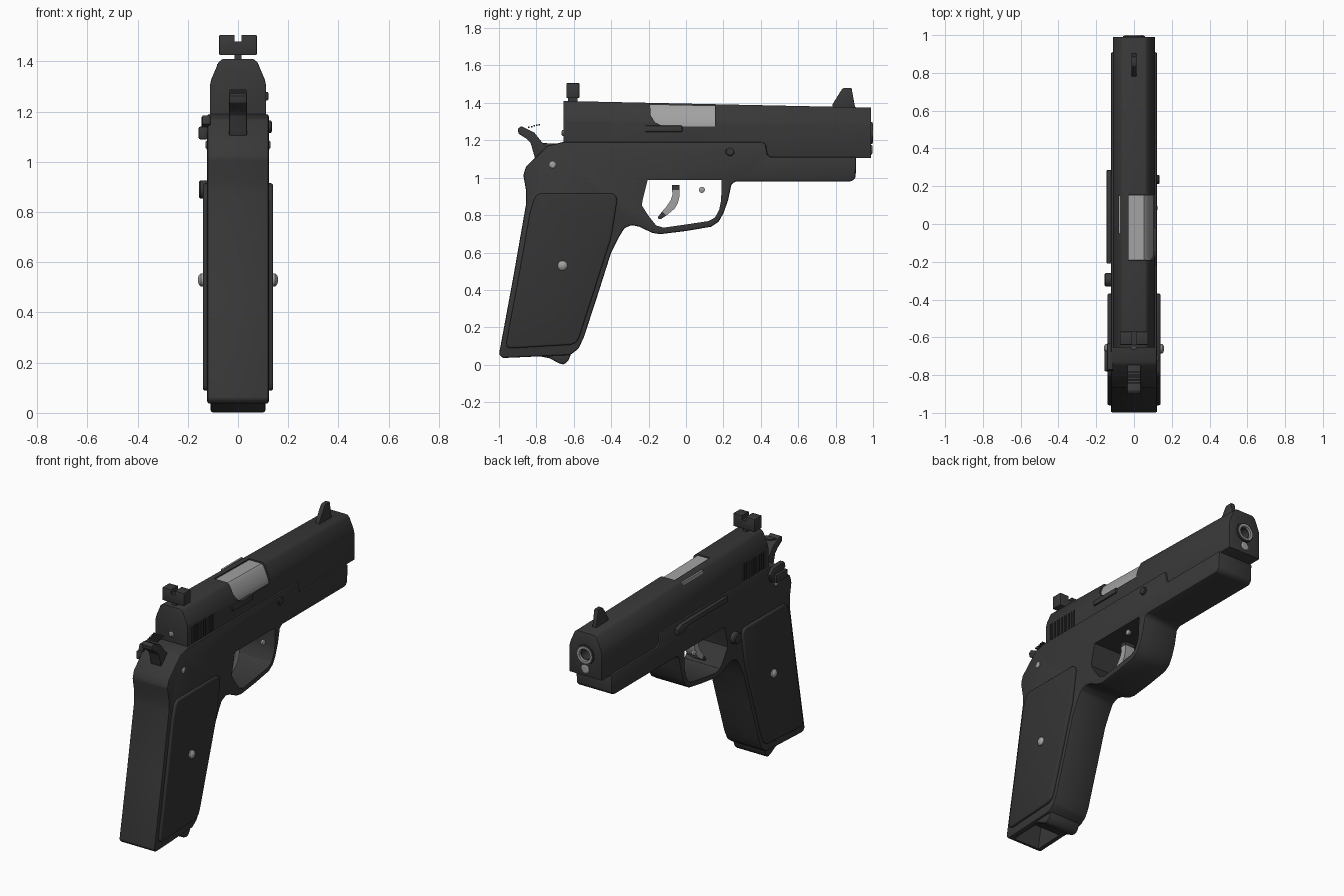
import bpy, bmesh, math
from mathutils import Matrix


def material(name, v):
    m = bpy.data.materials.new(name)
    m.diffuse_color = (v, v, v, 1)
    return m


STEEL = material("dark steel", 0.04)
GRIP = material("grip black", 0.034)
SILVER = material("light metal", 0.36)


def make(name, bm, mat, bevel=0.0, seg=2):
    bmesh.ops.recalc_face_normals(bm, faces=bm.faces)
    me = bpy.data.meshes.new(name)
    bm.to_mesh(me)
    bm.free()
    ob = bpy.data.objects.new(name, me)
    bpy.context.collection.objects.link(ob)
    me.materials.append(mat)
    bpy.ops.object.select_all(action='DESELECT')
    ob.select_set(True)
    bpy.context.view_layer.objects.active = ob
    if bevel:
        b = ob.modifiers.new("bevel", 'BEVEL')
        b.width, b.segments = bevel, seg
        b.limit_method, b.angle_limit = 'ANGLE', math.radians(28)
        bpy.ops.object.modifier_apply(modifier="bevel")
    bpy.ops.object.shade_smooth_by_angle(angle=math.radians(32))
    return ob


def prism(name, pts, x0, x1, mat, bevel=0.0, seg=2):
    """Side profile of (y, z) points pushed along x."""
    bm = bmesh.new()
    a = [bm.verts.new((x0, y, z)) for y, z in pts]
    b = [bm.verts.new((x1, y, z)) for y, z in pts]
    n = len(pts)
    bm.faces.new(a)
    bm.faces.new(b[::-1])
    for i in range(n):
        bm.faces.new((a[i], a[(i + 1) % n], b[(i + 1) % n], b[i]))
    return make(name, bm, mat, bevel, seg)


def add_box(bm, x0, x1, y0, y1, z0, z1):
    m = Matrix.Translation(((x0 + x1) / 2, (y0 + y1) / 2, (z0 + z1) / 2)) \
        @ Matrix.Diagonal((abs(x1 - x0), y1 - y0, z1 - z0, 1))
    bmesh.ops.create_cube(bm, size=1, matrix=m)


def box(name, dims, mat, bevel=0.0):
    bm = bmesh.new()
    add_box(bm, *dims)
    return make(name, bm, mat, bevel)


def lathe(name, prof, axis, centre, mat, n=24):
    """Turn (radius, distance) points round the x or y axis; ends are capped."""
    bm = bmesh.new()
    rings = []
    for r, d in prof:
        ring = []
        for k in range(n):
            t = 2 * math.pi * k / n
            u, v = r * math.cos(t), r * math.sin(t)
            co = (d, centre[0] + u, centre[1] + v) if axis == 'x' else (centre[0] + u, d, centre[1] + v)
            ring.append(bm.verts.new(co))
        rings.append(ring)
    for p, q in zip(rings, rings[1:]):
        for k in range(n):
            bm.faces.new((p[k], p[(k + 1) % n], q[(k + 1) % n], q[k]))
    bm.faces.new(rings[0])
    bm.faces.new(rings[-1])
    return make(name, bm, mat)


def cut(ob, cutter):
    m = ob.modifiers.new("cut", 'BOOLEAN')
    m.operation, m.object, m.solver = 'DIFFERENCE', cutter, 'EXACT'
    bpy.context.view_layer.objects.active = ob
    bpy.ops.object.modifier_apply(modifier="cut")
    bpy.data.objects.remove(cutter)
    ob.select_set(True)
    bpy.ops.object.shade_smooth_by_angle(angle=math.radians(32))


def slide_body(name, y0, y1, inset, mat, bevel=0.0):
    """Slide cross-section; the top drops a little toward the muzzle."""
    bm = bmesh.new()
    rings = []
    for y in (y0, y1):
        top = 1.41 - 0.035 * (y + 0.65) / 1.64 - inset
        half = [(0.112 - inset, 1.105), (0.112 - inset, top - 0.105), (0.106 - inset, top - 0.08),
                (0.078 - inset, top - 0.014), (0.062 - inset, top)]
        pts = half + [(-x, z) for x, z in half[::-1]]
        rings.append([bm.verts.new((x, y, z)) for x, z in pts])
    a, b = rings
    n = len(a)
    bm.faces.new(a)
    bm.faces.new(b[::-1])
    for i in range(n):
        bm.faces.new((a[i], a[(i + 1) % n], b[(i + 1) % n], b[i]))
    return make(name, bm, mat, bevel)


# Frame with grip and trigger guard
frame = prism("frame", [
    (-0.74, 1.172), (-0.66, 1.19), (0.41, 1.19), (0.427, 1.18), (0.435, 1.125), (0.45, 1.112),
    (0.91, 1.112), (0.907, 1.0), (0.885, 0.98), (0.265, 0.98), (0.243, 0.965), (0.225, 0.88),
    (0.2, 0.81), (0.175, 0.765), (0.135, 0.738), (0.0, 0.715), (-0.14, 0.698), (-0.18, 0.705),
    (-0.25, 0.738), (-0.29, 0.747), (-0.33, 0.73), (-0.36, 0.68), (-0.40, 0.60), (-0.47, 0.38),
    (-0.545, 0.15), (-0.575, 0.085), (-0.62, 0.052), (-0.98, 0.036), (-1.0, 0.055),
    (-0.925, 0.46), (-0.855, 0.86), (-0.855, 0.93), (-0.87, 1.015), (-0.855, 1.06)],
    -0.123, 0.123, STEEL, 0.012)
cut(frame, prism("guard_cutter", [
    (-0.205, 0.988), (0.19, 0.988), (0.188, 0.88), (0.178, 0.83), (0.155, 0.787), (0.12, 0.768),
    (0.0, 0.75), (-0.12, 0.733), (-0.16, 0.745), (-0.2, 0.795), (-0.236, 0.852), (-0.232, 0.88)],
    -0.3, 0.3, STEEL))
cut(frame, prism("magazine_well_cutter", [(-0.97, 0.0), (-0.72, 0.0), (-0.68, 0.2), (-0.935, 0.2)],
                 -0.09, 0.09, STEEL))

# Magazine base
prism("magazine_base", [(-0.79, 0.07), (-0.78, 0.045), (-0.73, 0.035), (-0.68, 0.008), (-0.655, 0.0),
                        (-0.63, 0.02), (-0.61, 0.07)], -0.11, 0.11, STEEL, 0.01)

# Slide with ejection port, gripping grooves and muzzle hole
slide = slide_body("slide", -0.655, 0.99, 0, STEEL, 0.004)
cut(slide, prism("port_cutter", [(-0.195, 1.5), (0.155, 1.5), (0.155, 1.275), (-0.12, 1.275),
                                 (-0.165, 1.295), (-0.19, 1.335)], -0.03, 0.2, STEEL))
bm = bmesh.new()
for s in (-1, 1):
    for k in range(11):
        y = -0.62 + 0.021 * k
        add_box(bm, s * 0.105, s * 0.2, y, y + 0.009, 1.17, 1.30)
cut(slide, make("groove_cutter", bm, STEEL))
cut(slide, lathe("muzzle_cutter", [(0.06, 0.85), (0.06, 1.1)], 'y', (0, 1.24), STEEL))

# Barrel parts
slide_body("chamber", -0.194, 0.154, 0.008, SILVER)
box("chamber_edge", (-0.083, -0.072, -0.05, 0.15, 1.37, 1.39), SILVER)
lathe("barrel", [(0.058, 0.86), (0.058, 0.995), (0.053, 1.0), (0.042, 1.0), (0.04, 0.99)],
      'y', (0, 1.24), SILVER).data.polygons[-1].material_index = 0
bpy.data.objects.remove(bpy.data.objects["barrel"])
lathe("barrel_bushing", [(0.059, 0.86), (0.059, 0.996), (0.05, 0.996), (0.05, 0.86)],
      'y', (0, 1.24), STEEL)
lathe("barrel", [(0.051, 0.86), (0.051, 1.0), (0.038, 1.0), (0.036, 0.87)], 'y', (0, 1.24), SILVER)
lathe("bore", [(0.037, 0.86), (0.037, 0.985), (0.033, 0.985), (0.033, 0.88)], 'y', (0, 1.24), STEEL)
lathe("recoil_rod", [(0.026, 0.95), (0.026, 0.993), (0.02, 0.997)], 'y', (0, 1.15), SILVER)
lathe("firing_pin", [(0.016, -0.62), (0.016, -0.66), (0.01, -0.665)], 'y', (0, 1.24), SILVER)
box("extractor", (0.09, 0.121, -0.22, -0.02, 1.245, 1.278), STEEL, 0.004)

# Sights
front_sight = prism("front_sight", [(0.78, 1.37), (0.785, 1.395), (0.835, 1.475), (0.845, 1.48),
                                    (0.885, 1.48), (0.905, 1.37)], -0.014, 0.014, STEEL, 0.003)
rear_sight = box("rear_sight", (-0.075, 0.075, -0.64, -0.57, 1.425, 1.506), STEEL, 0.005)
cut(rear_sight, box("notch_cutter", (-0.014, 0.014, -0.7, -0.5, 1.48, 1.6), STEEL))
box("rear_sight_stem", (-0.014, 0.014, -0.63, -0.58, 1.39, 1.43), STEEL)

# Hammer with ridges
prism("hammer", [(-0.9, 1.262), (-0.88, 1.275), (-0.81, 1.24), (-0.77, 1.19), (-0.74, 1.16), (-0.74, 1.07),
                 (-0.80, 1.08), (-0.815, 1.13), (-0.83, 1.185), (-0.855, 1.21), (-0.895, 1.235)],
      -0.036, 0.036, STEEL, 0.004)
for k in range(5):
    y, z = -0.84 + 0.014 * k, 1.27 + 0.0035 * k
    box("hammer_ridge", (-0.034, 0.034, y - 0.004, y + 0.004, z - 0.004, z + 0.004), STEEL)

# Trigger: dark root, light middle, dark tip
prism("trigger_root", [(-0.076, 0.96), (-0.035, 0.96), (-0.035, 0.935), (-0.075, 0.935)], -0.035, 0.035, STEEL)
prism("trigger_blade", [(-0.075, 0.935), (-0.035, 0.935), (-0.035, 0.9), (-0.043, 0.865), (-0.06, 0.835),
                        (-0.105, 0.798), (-0.127, 0.82), (-0.105, 0.845), (-0.082, 0.88), (-0.072, 0.91)],
      -0.035, 0.035, SILVER)
prism("trigger_tip", [(-0.105, 0.798), (-0.127, 0.82), (-0.15, 0.79), (-0.148, 0.78), (-0.135, 0.778)],
      -0.035, 0.035, STEEL)

# Grip panels, screws and pins on both sides
panel = [(-0.778, 0.915), (-0.395, 0.915), (-0.375, 0.905), (-0.368, 0.88), (-0.40, 0.68), (-0.48, 0.43),
         (-0.57, 0.15), (-0.585, 0.12), (-0.615, 0.107), (-0.94, 0.088), (-0.957, 0.096), (-0.96, 0.12),
         (-0.895, 0.47), (-0.835, 0.81), (-0.815, 0.88), (-0.80, 0.905)]
for s, side in ((-1, "left"), (1, "right")):
    prism(side + "_grip_panel", panel, s * 0.10, s * 0.14, GRIP, 0.014, 3)
    lathe(side + "_grip_screw", [(0.026, s * 0.13), (0.026, s * 0.148), (0.018, s * 0.156), (0.006, s * 0.16)],
          'x', (-0.66, 0.53), SILVER)
    lathe(side + "_hammer_pin", [(0.018, s * 0.11), (0.018, s * 0.125), (0.01, s * 0.13)],
          'x', (-0.713, 1.068), SILVER)
    lathe(side + "_trigger_pin", [(0.016, s * 0.108), (0.016, s * 0.12), (0.009, s * 0.124)],
          'x', (0.085, 0.935), SILVER)
    lathe(side + "_slide_stop_pin", [(0.024, s * 0.11), (0.024, s * 0.131), (0.019, s * 0.135)],
          'x', (0.235, 1.14), STEEL)

# Left-hand controls
prism("slide_stop", [(-0.21, 1.15), (-0.21, 1.182), (0.24, 1.178), (0.285, 1.16), (0.285, 1.125),
                     (0.22, 1.125), (0.18, 1.148)], -0.145, -0.11, STEEL, 0.004)
lathe("magazine_release", [(0.036, -0.11), (0.036, -0.15), (0.03, -0.156)], 'x', (-0.295, 0.89), STEEL)
prism("safety_lever", [(-0.78, 1.15), (-0.77, 1.185), (-0.66, 1.182), (-0.63, 1.15), (-0.65, 1.10),
                       (-0.72, 1.10), (-0.74, 1.13)], -0.142, -0.11, STEEL, 0.004)
box("safety_thumb_pad", (-0.157, -0.12, -0.78, -0.67, 1.09, 1.14), STEEL, 0.006)
